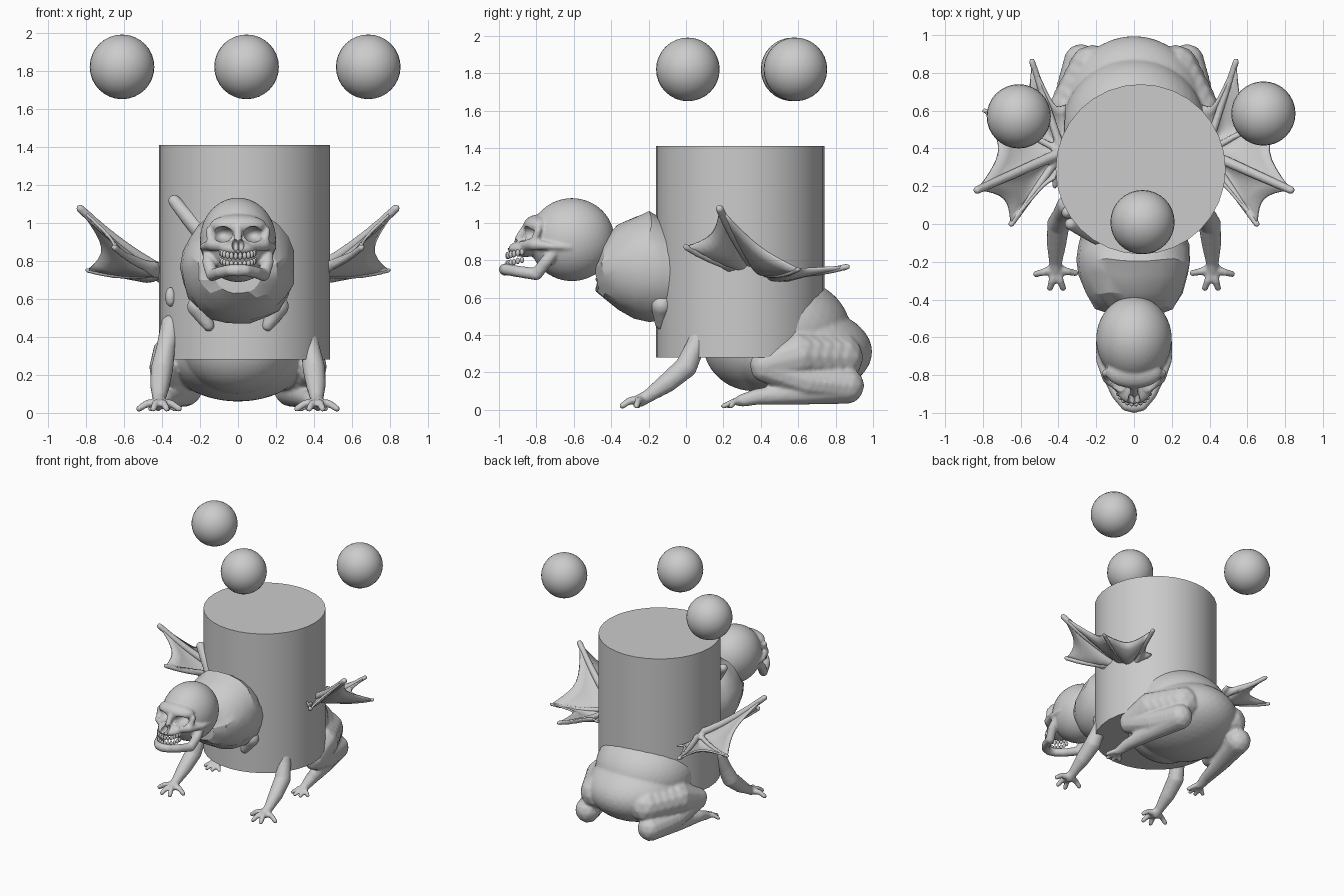
import bpy, bmesh, math, random
from mathutils import Vector, Matrix

if "Cube" in bpy.data.objects:
    bpy.data.objects.remove(bpy.data.objects["Cube"])

random.seed(4)


def ball(bm, c, r, sub=3):
    r = (r, r, r) if isinstance(r, (int, float)) else r
    m = Matrix.Translation(c) @ Matrix.Diagonal((*r, 1))
    bmesh.ops.create_icosphere(bm, subdivisions=sub, radius=1, matrix=m)


def chain(bm, pts):
    # tapered limb: points are (x, y, z, radius)
    for a, b in zip(pts, pts[1:]):
        a, b = Vector(a), Vector(b)
        n = max(2, int((b - a).length / (0.4 * min(a[3], b[3]))))
        for i in range(n + 1):
            p = a.lerp(b, i / n)
            ball(bm, p[:3], p[3], 2)


def flip(pts):
    return [(-p[0], *p[1:]) for p in pts]


def make(name, bm, smooth=True):
    me = bpy.data.meshes.new(name)
    bm.to_mesh(me)
    bm.free()
    ob = bpy.data.objects.new(name, me)
    bpy.context.collection.objects.link(ob)
    for p in me.polygons:
        p.use_smooth = smooth
    return ob


def fuse(ob, voxel, smooth=3):
    m = ob.modifiers.new("fuse", 'REMESH')
    m.mode = 'VOXEL'
    m.voxel_size = voxel
    m.use_smooth_shade = True
    if smooth:
        s = ob.modifiers.new("soften", 'SMOOTH')
        s.iterations = smooth
        s.factor = 0.5


def by_angle(ob, deg=30):
    bpy.ops.object.select_all(action='DESELECT')
    ob.select_set(True)
    bpy.context.view_layer.objects.active = ob
    bpy.ops.object.shade_smooth_by_angle(angle=math.radians(deg))


# central drum
bpy.ops.mesh.primitive_cylinder_add(vertices=32, radius=0.45, depth=1.13, location=(0.035, 0.29, 0.845))
drum = bpy.context.object
drum.name = "drum"
by_angle(drum)

# floating spheres
for i, (x, y) in enumerate([(-0.61, 0.57), (0.045, 0.01), (0.685, 0.585)]):
    bpy.ops.mesh.primitive_uv_sphere_add(segments=32, ring_count=16, radius=0.17, location=(x, y, 1.82))
    bpy.context.object.name = f"floating_sphere_{i + 1}"
    by_angle(bpy.context.object)

# rump and folded hind legs
bm = bmesh.new()
ball(bm, (0, 0.58, 0.31), (0.38, 0.415, 0.25), 4)
ball(bm, (0, 0.5, 0.42), (0.38, 0.38, 0.3), 4)
ball(bm, (0, 0.36, 0.36), (0.3, 0.27, 0.26), 4)
for f in (lambda p: p, flip):
    chain(bm, f([(0.22, 0.82, 0.28, 0.13), (0.33, 0.6, 0.29, 0.13), (0.39, 0.42, 0.24, 0.08)]))
    chain(bm, f([(0.39, 0.42, 0.22, 0.075), (0.34, 0.65, 0.15, 0.09), (0.28, 0.86, 0.13, 0.095)]))
    chain(bm, f([(0.28, 0.86, 0.12, 0.09), (0.34, 0.6, 0.09, 0.065),
                 (0.38, 0.38, 0.07, 0.045), (0.39, 0.3, 0.05, 0.035)]))
    for tx, ty in [(0.33, 0.23), (0.37, 0.2), (0.42, 0.2), (0.46, 0.24)]:
        chain(bm, f([(0.39, 0.3, 0.045, 0.028), ((0.39 + tx) / 2, 0.26, 0.045, 0.018), (tx, ty, 0.02, 0.016)]))
fuse(make("rump_and_hind_legs", bm), 0.011)

# front arms with four-fingered hands
for side, f in (("right", lambda p: p), ("left", flip)):
    bm = bmesh.new()
    chain(bm, f([(0.35, 0.1, 0.46, 0.06), (0.38, 0.05, 0.34, 0.053), (0.4, 0.0, 0.23, 0.062),
                 (0.41, -0.1, 0.145, 0.054), (0.415, -0.2, 0.075, 0.036), (0.415, -0.245, 0.05, 0.036)]))
    for tx, ty in [(0.31, -0.26), (0.375, -0.34), (0.445, -0.34), (0.52, -0.265)]:
        chain(bm, f([(0.415, -0.235, 0.05, 0.03), (0.415 + (tx - 0.415) * 0.6, -0.24 + (ty + 0.24) * 0.6, 0.05, 0.02),
                     (tx, ty, 0.022, 0.018)]))
    fuse(make(f"{side}_arm", bm), 0.01, 2)

# lumpy shoulder mass: loft of (y, half width, top z, bottom z)
rings = [(-0.475, 0.12, 0.82, 0.63), (-0.44, 0.21, 0.9, 0.59), (-0.36, 0.26, 0.99, 0.53), (-0.27, 0.29, 1.03, 0.49),
         (-0.19, 0.30, 1.06, 0.47), (-0.12, 0.295, 1.02, 0.48), (-0.05, 0.27, 0.97, 0.5), (0.1, 0.25, 0.95, 0.52)]
bm = bmesh.new()
N = 22
loops = []
for y, w, t, b in rings:
    loop = []
    for k in range(N):
        a = 2 * math.pi * k / N
        j = 1 + random.uniform(-0.025, 0.025)
        x = w * j * math.copysign(abs(math.cos(a)) ** 0.85, math.cos(a))
        loop.append(bm.verts.new((x, y + random.uniform(-0.012, 0.012), (t + b) / 2 + (t - b) / 2 * j * math.sin(a))))
    loops.append(loop)
for p, q in zip(loops, loops[1:]):
    for k in range(N):
        bm.faces.new((p[k], p[(k + 1) % N], q[(k + 1) % N], q[k]))
bm.faces.new(loops[0])
bm.faces.new(loops[-1])
bmesh.ops.recalc_face_normals(bm, faces=bm.faces[:])
by_angle(make("shoulder_mass", bm), 25)

# hanging flaps under the shoulders, stub and flake on the drum's left front
bm = bmesh.new()
for s in (-1, 1):
    chain(bm, [(0.21 * s, -0.13, 0.56, 0.06), (0.155 * s, -0.135, 0.46, 0.033)])
chain(bm, [(-0.335, 0.0, 1.115, 0.035), (-0.29, -0.02, 1.06, 0.04), (-0.2, -0.06, 0.96, 0.05)])
ball(bm, (-0.355, 0.06, 0.61), (0.03, 0.035, 0.055))
fuse(make("shoulder_flaps", bm), 0.012, 2)

# skull with jaw
bm = bmesh.new()
ball(bm, (0, -0.61, 0.91), (0.2, 0.228, 0.222), 4)
ball(bm, (0, -0.785, 0.985), (0.15, 0.085, 0.06))
ball(bm, (0, -0.8, 0.9), (0.13, 0.06, 0.07))
ball(bm, (0, -0.86, 0.862), (0.098, 0.095, 0.045))
chain(bm, [(0, -0.85, 0.98, 0.025), (0, -0.895, 0.915, 0.022)])
for f in (lambda p: p, flip):
    chain(bm, f([(0.07, -0.86, 0.88, 0.035), (0.135, -0.815, 0.885, 0.034), (0.185, -0.72, 0.875, 0.018),
                 (0.185, -0.62, 0.87, 0.018)]))
    chain(bm, f([(0.14, -0.815, 0.89, 0.022), (0.152, -0.79, 0.96, 0.02)]))
    chain(bm, f([(0.16, -0.68, 0.87, 0.025), (0.155, -0.75, 0.79, 0.034), (0.135, -0.8, 0.725, 0.034),
                 (0.09, -0.9, 0.74, 0.032), (0.04, -0.96, 0.75, 0.032), (0, -0.968, 0.75, 0.034)]))
skull = make("skull", bm)
fuse(skull, 0.009, 3)

# eye and nose hollows
bm = bmesh.new()
for s in (-1, 1):
    ball(bm, (0.082 * s, -0.87, 0.94), (0.055, 0.1, 0.042))
    ball(bm, (0.014 * s, -0.95, 0.885), (0.018, 0.07, 0.034))
hollow = make("hollow_cutter", bm)
hollow.hide_render = True
hollow.display_type = 'WIRE'
cut = skull.modifiers.new("hollows", 'BOOLEAN')
cut.object = hollow
cut.operation = 'DIFFERENCE'
cut.solver = 'EXACT'
cut.use_self = True

# two rows of teeth
bm = bmesh.new()
for i in range(12):
    a = math.radians(-82.5 + 15 * i)
    x, y = 0.09 * math.sin(a), -0.865 - 0.09 * math.cos(a)
    lift = 0.25 * (y + 0.955)
    for z, h in ((0.825, 0.04), (0.782, 0.035)):
        ball(bm, (x, y, z + lift), (0.0115, 0.012, h / 2), 2)
make("teeth", bm)

# bat-like wings: finger bones and sagging scalloped membrane
O = Vector((0.38, 0.38, 0.74))
outline = [Vector(v) for v in [(0.42, 0.24, 0.79), (0.65, 0.0, 0.87), (0.83, 0.18, 1.075),
                               (0.79, 0.6, 0.75), (0.54, 0.86, 0.765), (0.36, 0.63, 0.73)]]
pull = [0.25, 0.15, 0.22, 0.3, 0.3]
for side, f in (("right", 1), ("left", -1)):
    bm = bmesh.new()
    rows = []
    for (p, q), k in zip(zip(outline, outline[1:]), pull):
        for i in range(8 if q != outline[-1] else 9):
            t = i / 8
            edge = p.lerp(q, t).lerp(O, k * 4 * t * (1 - t))
            row = []
            for j in range(1, 7):
                u = j / 6
                v = O.lerp(edge, u)
                v.z -= 0.12 * u * (1 - u) * 4 * t * (1 - t) + 0.1 * u * (1 - u)
                row.append(bm.verts.new((v.x * f, v.y, v.z)))
            rows.append(row)
    c = bm.verts.new((O.x * f, O.y, O.z))
    for a, b in zip(rows, rows[1:]):
        bm.faces.new((c, a[0], b[0]))
        for j in range(5):
            bm.faces.new((a[j], a[j + 1], b[j + 1], b[j]))
    bmesh.ops.recalc_face_normals(bm, faces=bm.faces[:])
    web = make(f"{side}_wing_membrane", bm)
    web.modifiers.new("thickness", 'SOLIDIFY').thickness = 0.014
    web.modifiers["thickness"].offset = 0
    bm = bmesh.new()
    for tip, r in zip(outline[1:5], (0.022, 0.028, 0.018, 0.022)):
        pts = []
        for j in range(7):
            u = j / 6
            v = O.lerp(tip, u)
            pts.append((v.x * f, v.y, v.z - 0.1 * u * (1 - u), r * (1.1 - 0.3 * u)))
        chain(bm, pts)
    fuse(make(f"{side}_wing_bones", bm), 0.009, 2)
